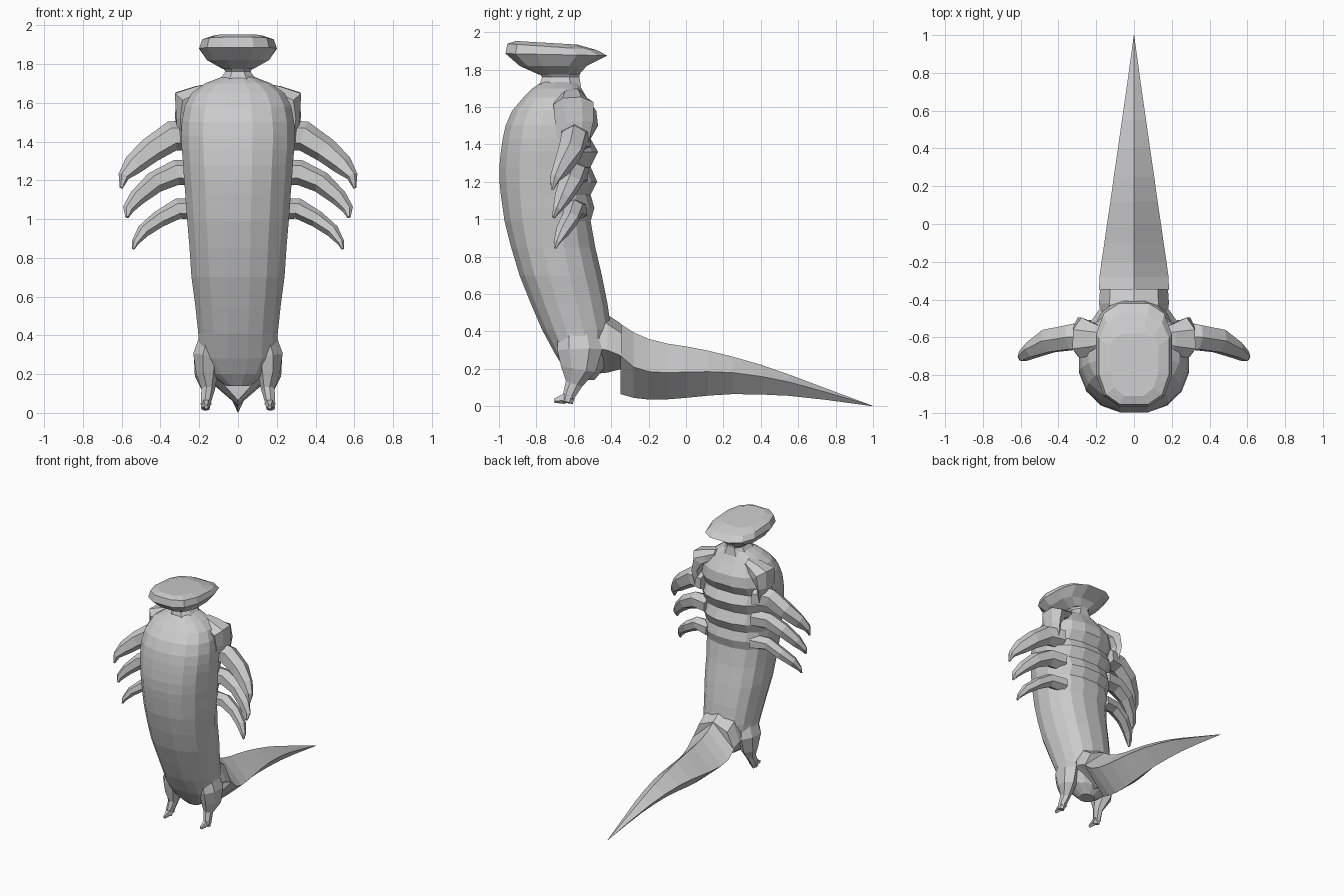
import bpy, bmesh, math, random
from mathutils import Vector

random.seed(4)
grey = bpy.data.materials.new("plain grey")
grey.diffuse_color = (0.6, 0.6, 0.6, 1)


def loft(name, rings):
    """Skin a list of equal-length point rings and cap both ends."""
    bm = bmesh.new()
    loops = [[bm.verts.new(p) for p in r] for r in rings]
    n = len(loops[0])
    for a, b in zip(loops, loops[1:]):
        for i in range(n):
            j = (i + 1) % n
            bm.faces.new((a[i], a[j], b[j], b[i]))
    bm.faces.new(loops[0])
    bm.faces.new(loops[-1])
    bmesh.ops.remove_doubles(bm, verts=bm.verts, dist=0.0005)
    bmesh.ops.recalc_face_normals(bm, faces=bm.faces)
    me = bpy.data.meshes.new(name)
    bm.to_mesh(me)
    bm.free()
    me.materials.append(grey)
    ob = bpy.data.objects.new(name, me)
    bpy.context.collection.objects.link(ob)
    return ob


def spow(v, e):
    return math.copysign(abs(v) ** e, v)


def level_ring(z, front, mid, back, w, n=16, e=0.85, tilt=0.0):
    """Horizontal ring, widest at y = mid; tilt lowers the back edge."""
    pts = []
    for i in range(n):
        t = 2 * math.pi * (i + 0.5) / n
        c, s = spow(math.cos(t), e), spow(math.sin(t), e)
        s /= spow(math.sin(math.pi * (n // 4 + 0.5) / n * 2), e)
        c /= math.cos(math.pi / n) ** e
        s = max(-1, min(1, s))
        y = mid + s * ((back - mid) if s > 0 else (mid - front))
        pts.append((w * c, y, z - tilt * (y - mid)))
    return pts


def tube(name, stations, n=6, jitter=0.0):
    """Tube through (x, y, z, radius in the bend plane, radius across)."""
    pts = [Vector(s[:3]) for s in stations]
    rings = []
    for k, s in enumerate(stations):
        d = (pts[min(k + 1, len(pts) - 1)] - pts[max(k - 1, 0)]).normalized()
        across = Vector((0, 1, 0)) - d * d.y
        if across.length < 0.3:
            across = Vector((1, 0, 0)) - d * d.x
        across.normalize()
        up = across.cross(d)
        ring = []
        for i in range(n):
            t = 2 * math.pi * i / n
            r = 1 + random.uniform(-jitter, jitter)
            ring.append(pts[k] + r * (up * s[3] * math.cos(t) + across * s[4] * math.sin(t)))
        rings.append(ring)
    return loft(name, rings)


def mirrored(ob):
    """Copy a part to the other side of the body."""
    m = ob.modifiers.new("mirror", 'MIRROR')
    m.use_axis[0] = True
    return ob


# Body: z, front y, widest y, back y, half width; back has shell ridges
body = [(0.14, -0.60, -0.55, -0.49, 0.06), (0.20, -0.65, -0.56, -0.44, 0.15),
        (0.28, -0.70, -0.57, -0.42, 0.20), (0.41, -0.77, -0.60, -0.40, 0.205),
        (0.55, -0.83, -0.64, -0.42, 0.22), (0.70, -0.89, -0.68, -0.45, 0.24),
        (0.85, -0.935, -0.71, -0.485, 0.25), (0.99, -0.97, -0.72, -0.51, 0.262),
        (1.06, -0.98, -0.72, -0.49, 0.268), (1.13, -0.99, -0.72, -0.51, 0.272),
        (1.20, -0.997, -0.72, -0.475, 0.278), (1.28, -0.998, -0.72, -0.51, 0.283),
        (1.36, -0.99, -0.72, -0.47, 0.29), (1.43, -0.98, -0.72, -0.51, 0.292),
        (1.50, -0.965, -0.71, -0.47, 0.29), (1.58, -0.93, -0.70, -0.48, 0.275),
        (1.65, -0.87, -0.69, -0.53, 0.24), (1.70, -0.82, -0.68, -0.56, 0.17),
        (1.735, -0.77, -0.67, -0.58, 0.08)]
loft("body", [level_ring(*b) for b in body])

# Shoulder lumps on either side of the collar
mirrored(tube("shoulder", [
    (0.13, -0.60, 1.67, 0.04, 0.05), (0.20, -0.61, 1.64, 0.055, 0.09),
    (0.27, -0.61, 1.61, 0.07, 0.11), (0.29, -0.60, 1.52, 0.035, 0.10),
    (0.28, -0.60, 1.40, 0.03, 0.08)], 7, 0.12))

# Neck and mushroom-shaped flat head
loft("neck", [level_ring(1.70, -0.79, -0.67, -0.56, 0.11, 8),
              level_ring(1.76, -0.77, -0.67, -0.57, 0.065, 8),
              level_ring(1.83, -0.83, -0.70, -0.56, 0.11, 8)])
loft("head", [level_ring(1.775, -0.79, -0.69, -0.57, 0.08, 12, 0.7),
              level_ring(1.82, -0.89, -0.69, -0.53, 0.16, 12, 0.7),
              level_ring(1.88, -0.965, -0.69, -0.42, 0.20, 12, 0.7, 0.02),
              level_ring(1.92, -0.955, -0.69, -0.48, 0.185, 12, 0.7, 0.07),
              level_ring(1.94, -0.91, -0.69, -0.58, 0.13, 12, 0.7, 0.06)])

# Three pairs of drooping claw arms
arms = {
    "upper_arm": [(0.22, -0.59, 1.43, 0.08, 0.09), (0.34, -0.60, 1.43, 0.08, 0.075),
                  (0.45, -0.62, 1.355, 0.07, 0.07), (0.54, -0.665, 1.28, 0.055, 0.05),
                  (0.59, -0.70, 1.22, 0.03, 0.03), (0.602, -0.715, 1.16, 0.008, 0.008)],
    "middle_arm": [(0.20, -0.59, 1.24, 0.07, 0.08), (0.32, -0.60, 1.245, 0.065, 0.065),
                   (0.43, -0.62, 1.19, 0.055, 0.06), (0.52, -0.66, 1.11, 0.045, 0.045),
                   (0.565, -0.69, 1.05, 0.03, 0.025), (0.572, -0.71, 1.01, 0.01, 0.01)],
    "lower_arm": [(0.19, -0.59, 1.05, 0.06, 0.07), (0.31, -0.60, 1.055, 0.05, 0.055),
                  (0.41, -0.62, 1.00, 0.045, 0.05), (0.49, -0.66, 0.94, 0.035, 0.04),
                  (0.53, -0.69, 0.88, 0.02, 0.02), (0.54, -0.70, 0.845, 0.006, 0.006)],
}
for name, stations in arms.items():
    mirrored(tube(name, stations, 6, 0.08))

# Stubby legs with small forward feet
mirrored(tube("leg", [
    (0.14, -0.58, 0.42, 0.05, 0.10), (0.165, -0.57, 0.30, 0.07, 0.12),
    (0.165, -0.575, 0.20, 0.06, 0.09), (0.155, -0.60, 0.12, 0.035, 0.045),
    (0.165, -0.625, 0.06, 0.028, 0.035), (0.17, -0.635, 0.02, 0.022, 0.03)], 7, 0.08))
mirrored(tube("foot", [(0.165, -0.61, 0.055, 0.03, 0.03), (0.165, -0.66, 0.04, 0.028, 0.02),
                       (0.163, -0.705, 0.03, 0.012, 0.01)], 5))

# Tail: y, top z, side z, bottom z, half width; diamond section
tail = [(-0.35, 0.44, 0.27, 0.065, 0.185), (-0.28, 0.395, 0.21, 0.045, 0.183),
        (-0.2, 0.36, 0.185, 0.036, 0.172), (-0.1, 0.335, 0.18, 0.037, 0.157),
        (0.0, 0.32, 0.183, 0.045, 0.143), (0.12, 0.297, 0.185, 0.057, 0.125),
        (0.25, 0.265, 0.18, 0.065, 0.107), (0.4, 0.222, 0.16, 0.063, 0.085),
        (0.55, 0.17, 0.13, 0.056, 0.064), (0.75, 0.095, 0.075, 0.034, 0.035),
        (1.0, 0.002, 0.001, 0.0, 0.001)]
loft("tail", [[(0, y, t), (w, y, s), (0, y, b), (-w, y, s)] for y, t, s, b, w in tail])

# Tail root flaring out of the lower back
loft("tail_root", [[(0, y, t), (w * 0.7, y, t - 0.05), (w, y, s), (0, y, b), (-w, y, s),
                    (-w * 0.7, y, t - 0.05)]
                   for y, t, s, b, w in [(-0.52, 0.55, 0.32, 0.17, 0.17),
                                         (-0.42, 0.49, 0.30, 0.18, 0.185),
                                         (-0.345, 0.44, 0.27, 0.20, 0.18)]])
